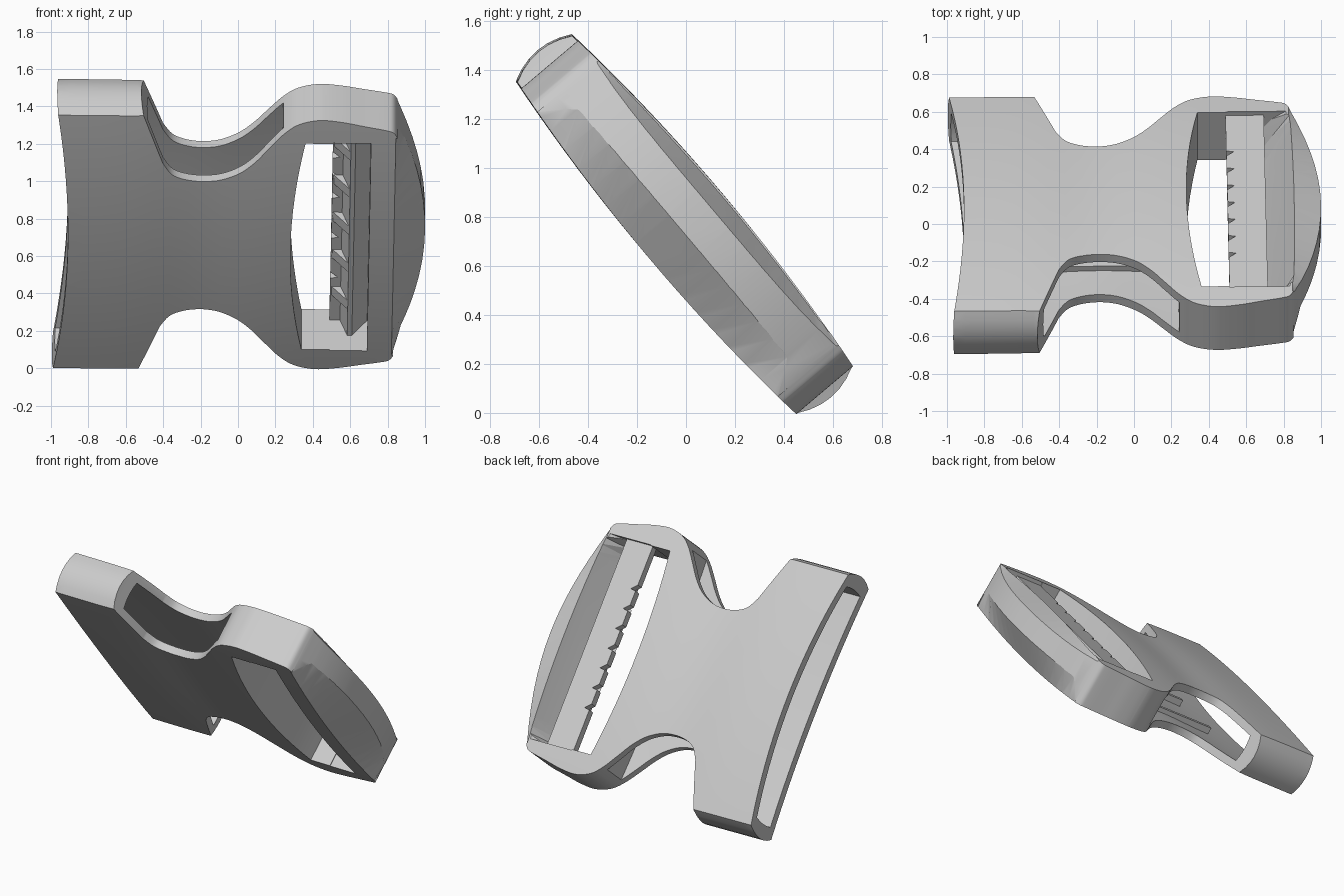
import bpy, bmesh, math
from mathutils import Matrix

if "Cube" in bpy.data.objects:
    bpy.data.objects.remove(bpy.data.objects["Cube"])

grey = bpy.data.materials.new("grey plastic")
grey.diffuse_color = (0.6, 0.6, 0.6, 1)
grey.use_nodes = True
grey.node_tree.nodes["Principled BSDF"].inputs["Base Color"].default_value = grey.diffuse_color
TILT = (Matrix.Translation((0, 0, 0.763)) @ Matrix.Rotation(math.radians(-49.8), 4, 'X')
        @ Matrix.Rotation(math.radians(0.9), 4, 'Z'))


def loft(name, rings):
    """Closed, outward-facing skin through equal-sized rings."""
    bm = bmesh.new()
    vs = [[bm.verts.new(p) for p in r] for r in rings]
    n = len(vs[0])
    for a, b in zip(vs, vs[1:]):
        for i in range(n):
            j = (i + 1) % n
            bm.faces.new((a[i], a[j], b[j], b[i]))
    bm.faces.new(vs[0][::-1])
    bm.faces.new(vs[-1])
    if len(rings) > 2:
        bmesh.ops.triangulate(bm, faces=bm.faces[:])
    if bm.calc_volume(signed=True) < 0:
        bmesh.ops.reverse_faces(bm, faces=bm.faces[:])
    me = bpy.data.meshes.new(name)
    bm.to_mesh(me)
    bm.free()
    me.materials.append(grey)
    ob = bpy.data.objects.new(name, me)
    bpy.context.collection.objects.link(ob)
    return ob


def plan_prism(name, pts, z0, z1):
    return loft(name, [[(x, y, z) for x, y in pts] for z in (z0, z1)])


def side_prism(name, pts, y0, y1):
    return loft(name, [[(x, y, z) for x, z in pts] for y in (y0, y1)])


def volume(me):
    bm = bmesh.new()
    bm.from_mesh(me)
    v = bm.calc_volume(signed=True)
    bm.free()
    return v


def boolean(ob, tool, op):
    """Apply a boolean, keeping only a result of sensible volume."""
    before = volume(ob.data)
    for solver in ('EXACT', 'MANIFOLD'):
        m = ob.modifiers.new("cut", 'BOOLEAN')
        m.operation, m.object, m.solver = op, tool, solver
        bpy.context.view_layer.update()
        dg = bpy.context.evaluated_depsgraph_get()
        me = bpy.data.meshes.new_from_object(ob.evaluated_get(dg))
        ob.modifiers.remove(m)
        if 0.2 * before < volume(me) < 1.001 * before:
            ob.data = me
            break
    bpy.data.objects.remove(tool)


def smooth_path(pts, steps=5):
    """Catmull-Rom curve through the points."""
    p = [pts[0]] + pts + [pts[-1]]
    out = []
    for a, b, c, d in zip(p, p[1:], p[2:], p[3:]):
        for k in range(steps):
            t = k / steps
            out.append(tuple(0.5 * (2 * b[i] + (c[i] - a[i]) * t
                       + (2 * a[i] - 5 * b[i] + 4 * c[i] - d[i]) * t * t
                       + (3 * b[i] - a[i] - 3 * c[i] + d[i]) * t ** 3) for i in (0, 1)))
    return out + [pts[-1]]


def pillow(name, x0, x1, half, edge, crown, bulge, rings=24, seg=20):
    """Lens-shaped section running along x, slightly pinched at the waist."""
    sec = []
    for s in (1, -1):
        for k in range(seg + 1):
            v = s * half * (1 - 2 * k / seg)
            sec.append((v, s * (edge + crown * (1 - (v / half) ** 2))))
        for k in range(1, 6):
            t = 1 - 2 * k / 6
            sec.append((-s * (half + bulge * (1 - t * t)), s * edge * t))
    out = []
    for i in range(rings + 1):
        x = x0 + (x1 - x0) * i / rings
        f = 1 - 0.11 * math.exp(-((x + 0.2) / 0.25) ** 2)
        out.append([(x, y, z * f) for y, z in sec])
    return loft(name, out)


def end_x(y):
    return 1 - 0.15 * (y / 0.74) ** 2


# Body silhouette: concave mouth, waist, shoulder, curved far end
edge = [(-0.985, 0.95), (-0.54, 0.95), (-0.52, 0.89)]
edge += smooth_path([(-0.41, 0.57), (-0.36, 0.495), (-0.29, 0.46), (-0.2, 0.447), (-0.1, 0.46),
                     (0, 0.51), (0.08, 0.585), (0.15, 0.675), (0.23, 0.775), (0.31, 0.84),
                     (0.42, 0.87), (0.54, 0.86), (0.66, 0.835), (0.78, 0.81), (0.82, 0.795),
                     (0.842, 0.76)])
N = 14
end = [(end_x(t), t) for t in (0.74 * (1 - 2 * k / N) for k in range(N + 1))]
mouth = [(-0.91 - 0.075 * (t / 0.95) ** 2, t)
         for t in (-0.95 + 1.9 * k / 20 for k in range(1, 20))]
outline = edge + end + [(x, -y) for x, y in reversed(edge)] + mouth

body = plan_prism("buckle_body", outline, -0.4, 0.4)
boolean(body, pillow("outer_form", -1.1, 1.1, 0.885, 0.15, 0.05, 0.04), 'INTERSECT')

# Hollow socket, open at the mouth and at both waist sides
boolean(body, pillow("socket_cutter", -1.2, 0.23, 0.815, 0.10, 0.04, 0.012), 'DIFFERENCE')

# Strap window with a bowed inner edge
bow = [(0.28 + 0.07 * (t / 0.72) ** 2, t) for t in (0.72 * (1 - 2 * k / 16) for k in range(17))]
boolean(body, plan_prism("window_cutter", bow + [(0.62, -0.72), (0.62, 0.72)], -0.4, 0.4),
        'DIFFERENCE')

# Slanted strap passage under the bar, growing shallow at both ends
passage = []
for y, f in ((-0.725, 0), (-0.69, 0.55), (-0.64, 0.9), (-0.58, 1),
             (0.58, 1), (0.64, 0.9), (0.69, 0.55), (0.725, 0)):
    low, mid = -0.15 + 0.2 * (1 - f), -0.06 + 0.17 * (1 - f)
    passage.append([(x, y, z) for x, z in ((0.5, -0.35), (0.70, -0.35), (0.70, low), (0.745, mid),
                                           (0.855, 0.19), (0.93, 0.35), (0.5, 0.35))])
boolean(body, loft("passage_cutter", passage), 'DIFFERENCE')

# Bevels on the far end: a broad one in front, a slight one behind
front_cut, back_cut = [], []
for k in range(17):
    y = 0.76 * (k / 8 - 1)
    h = 0.15 + 0.05 * (1 - (y / 0.885) ** 2)
    x = end_x(y) + 0.004
    rim = 0.125 + 0.025 * (y / 0.76) ** 4
    front_cut.append([(a, y, b) for a, b in ((0.832, -0.4), (0.832, -h), (x, -0.02),
                                             (1.4, -0.02), (1.4, -0.4))])
    back_cut.append([(a, y, b) for a, b in ((0.836, 0.4), (0.836, h + 0.001), (x, rim),
                                            (1.4, rim), (1.4, 0.4))])
boolean(body, loft("front_bevel_cutter", front_cut), 'DIFFERENCE')
boolean(body, loft("back_bevel_cutter", back_cut), 'DIFFERENCE')

# Toothed strap bar: notched plate on a wedge-shaped keel
teeth = []
for k in range(-3, 4):
    c = k * 0.14
    teeth += [(0.50, c - 0.03), (0.54, c + 0.005), (0.50, c + 0.012)]
plate = plan_prism("bar_plate", [(0.50, -0.74)] + teeth + [(0.50, 0.74), (0.705, 0.74),
                                                          (0.705, -0.74)], 0.085, 0.14)
keel = side_prism("bar_keel", [(0.555, 0.09), (0.705, 0.09), (0.62, -0.04), (0.595, -0.04)],
                  -0.74, 0.74)
parts = [body, plate, keel]
for i in range(-2, 3):
    parts.append(side_prism("bar_rib", [(0.505, 0.09), (0.58, 0.09), (0.6, -0.04)],
                            i * 0.26 - 0.03, i * 0.26 + 0.03))

# Guide rails inside the socket
for s in (-1, 1):
    y = s * 0.22
    parts.append(plan_prism("guide_rail", [(-0.6, y - 0.02), (0.24, y - 0.02),
                                           (0.24, y + 0.02), (-0.6, y + 0.02)], -0.145, -0.09))

# Tilt everything into its leaning pose
for ob in parts:
    ob.matrix_world = TILT
bpy.ops.object.select_all(action='DESELECT')
body.select_set(True)
bpy.context.view_layer.objects.active = body
bpy.ops.object.shade_smooth_by_angle(angle=math.radians(25))
